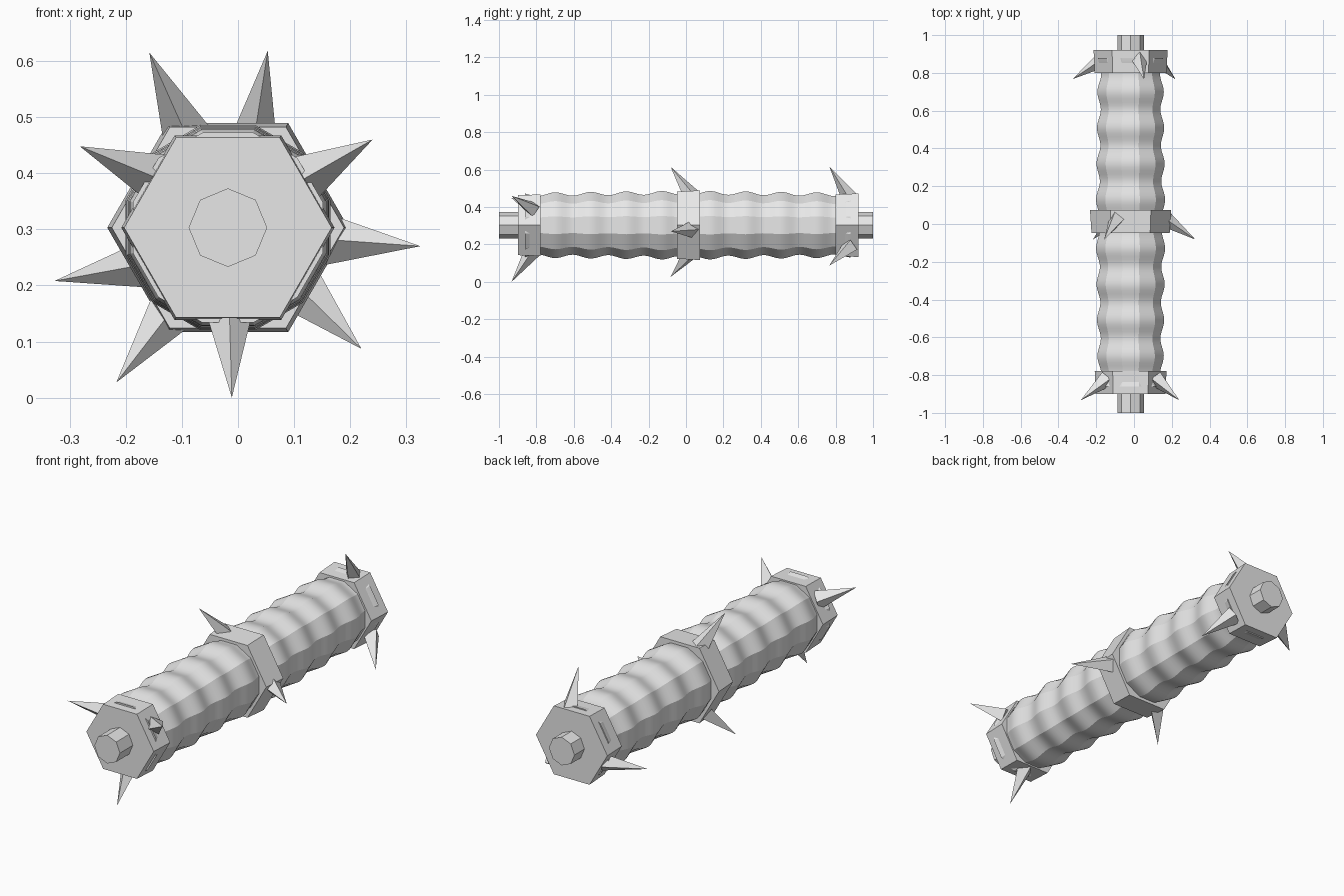
import bpy, bmesh, math
from mathutils import Vector, Matrix

cube = bpy.data.objects.get("Cube")
if cube:
    bpy.data.objects.remove(cube, do_unlink=True)

CX, CZ = -0.018, 0.303          # long axis of the shaft

grey = bpy.data.materials.new("light_grey")
grey.use_nodes = True
grey.diffuse_color = (0.8, 0.8, 0.8, 1)
grey.node_tree.nodes["Principled BSDF"].inputs["Base Color"].default_value = (0.8, 0.8, 0.8, 1)


def finish(name, bm):
    bmesh.ops.recalc_face_normals(bm, faces=bm.faces)
    mesh = bpy.data.meshes.new(name)
    bm.to_mesh(mesh)
    bm.free()
    mesh.materials.append(grey)
    obj = bpy.data.objects.new(name, mesh)
    bpy.context.collection.objects.link(obj)
    return obj


def prism(name, sides, sections, turn=0.0):
    """Loft regular polygons along y; sections are (y, radius)."""
    bm = bmesh.new()
    rings = []
    for y, r in sections:
        angles = [turn + math.tau * i / sides for i in range(sides)]
        rings.append([bm.verts.new((CX + r * math.cos(a), y, CZ + r * math.sin(a)))
                      for a in angles])
    for a, b in zip(rings, rings[1:]):
        for i in range(sides):
            j = (i + 1) % sides
            bm.faces.new((a[i], a[j], b[j], b[i]))
    bm.faces.new(rings[0])
    bm.faces.new(rings[-1])
    return finish(name, bm)


def spike(name, base, tip):
    """Four-sided spike, its root sunk into the collar."""
    base, tip = Vector(base), Vector(tip)
    axis = (tip - base).normalized()
    root = base - axis * 0.03
    length = (tip - root).length
    # One edge of the spike faces the front
    side = axis.cross(Vector((0, -1, 0))).normalized()
    front = side.cross(axis)
    turn = Matrix((front, axis.cross(front), axis)).transposed().to_4x4()
    bm = bmesh.new()
    bmesh.ops.create_cone(bm, cap_ends=True, segments=4, radius1=0.045, radius2=0,
                          depth=length,
                          matrix=Matrix.Translation((root + tip) / 2) @ turn)
    bmesh.ops.remove_doubles(bm, verts=bm.verts, dist=0.0001)
    return finish(name, bm)


# Corrugated shaft, slightly thicker in the middle
def shaft_radius(y):
    wave = math.cos(math.tau * (abs(y) - 0.13) / 0.19)
    return 0.168 + 0.013 * (1 - abs(y)) + 0.010 * wave


steps = 96
ys = [-0.86 + 1.74 * i / steps for i in range(steps + 1)]
shaft = prism("shaft", 12, [(y, shaft_radius(y)) for y in ys], math.radians(15))
bpy.ops.object.select_all(action='DESELECT')
shaft.select_set(True)
bpy.context.view_layer.objects.active = shaft
bpy.ops.object.shade_smooth_by_angle(angle=math.radians(24))

# Octagonal rod showing at both ends
prism("core_rod", 8, [(-1, 0.07), (1, 0.07)])

# Hexagonal collars, each with three spikes: (root x, root z, tip x, tip z)
collars = {
    "front": (-0.838, 0.185, 0.190, [(-0.165, 0.40, -0.282, 0.448),
                                     (0.135, 0.40, 0.24, 0.46),
                                     (-0.015, 0.14, -0.011, 0.0)]),
    "middle": (0.013, 0.207, 0.215, [(-0.10, 0.485, -0.158, 0.615),
                                     (0.185, 0.28, 0.325, 0.27),
                                     (-0.13, 0.14, -0.217, 0.027)]),
    "back": (0.861, 0.190, 0.196, [(0.03, 0.47, 0.053, 0.618),
                                   (-0.18, 0.235, -0.327, 0.208),
                                   (0.13, 0.175, 0.22, 0.087)]),
}
for place, (y, r_front, r_back, spikes) in collars.items():
    prism(place + "_collar", 6, [(y - 0.061, r_front), (y + 0.061, r_back)])
    for n, (bx, bz, tx, tz) in enumerate(spikes, 1):
        spike(f"{place}_spike_{n}", (bx, y, bz), (tx, y - 0.095, tz))
